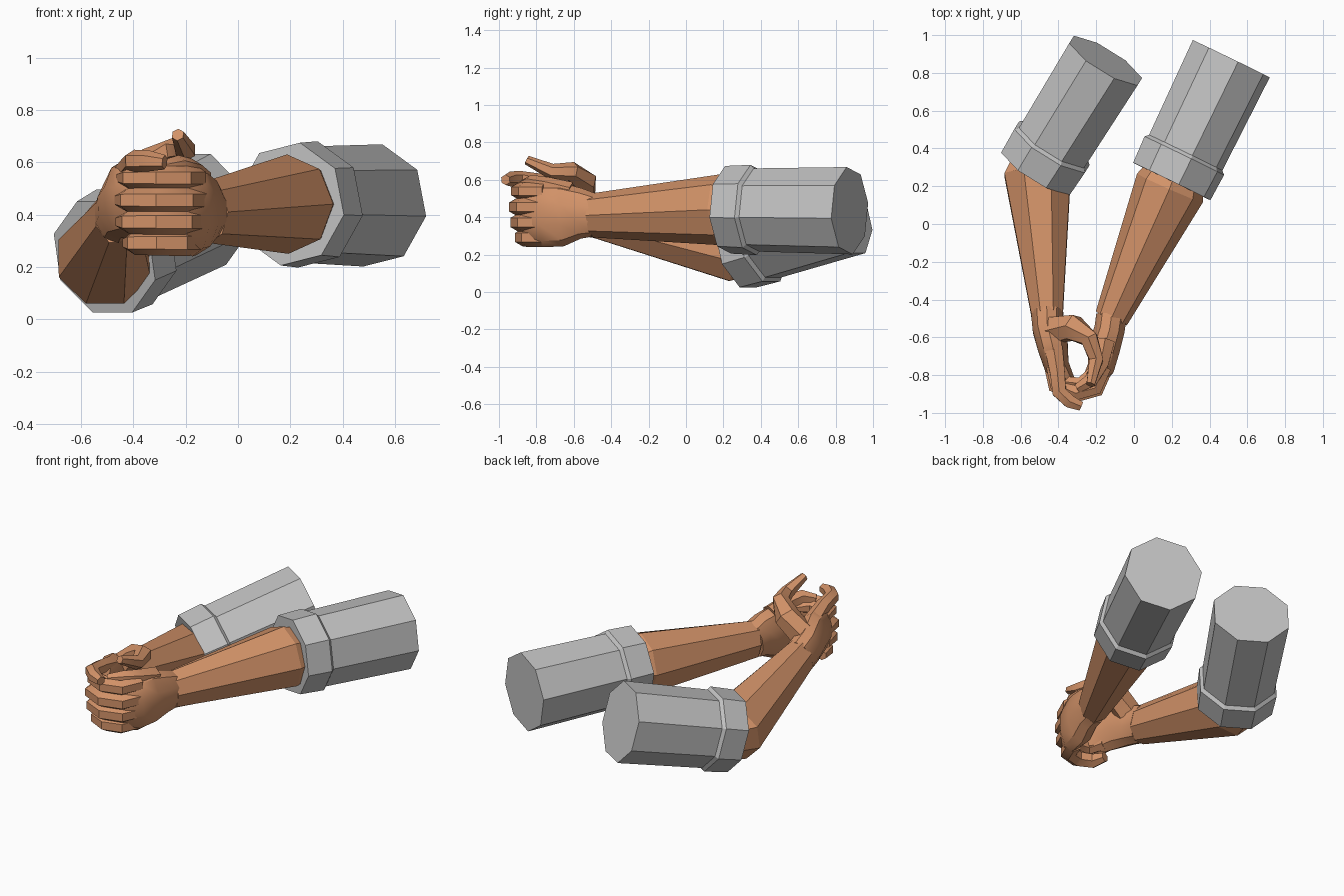
import bpy, bmesh, math
from mathutils import Vector

cube = bpy.data.objects.get("Cube")
if cube:
    bpy.data.objects.remove(cube, do_unlink=True)


def material(name, color):
    m = bpy.data.materials.new(name)
    m.use_nodes = True
    m.diffuse_color = color
    m.node_tree.nodes["Principled BSDF"].inputs["Base Color"].default_value = color
    return m


SKIN = material("skin", (0.65, 0.29, 0.14, 1))
CLOTH = material("sleeve_grey", (0.54, 0.54, 0.54, 1))


def loft(name, stations, mat, sides=8, roll=0.0, smooth=False):
    """Skin elliptical rings (centre, half width, half height) along a path."""
    bm = bmesh.new()
    centres = [Vector(s[0]) for s in stations]
    rings = []
    for i, (_, rw, rh) in enumerate(stations):
        c = centres[i]
        t = (centres[min(i + 1, len(centres) - 1)] - centres[max(i - 1, 0)]).normalized()
        side = Vector((0, 0, 1)).cross(t).normalized()
        up = t.cross(side)
        ring = []
        for k in range(sides):
            a = math.radians(roll) + math.tau * k / sides
            ring.append(bm.verts.new(c + side * rw * math.cos(a) + up * rh * math.sin(a)))
        rings.append(ring)
    for a, b in zip(rings, rings[1:]):
        for k in range(sides):
            n = (k + 1) % sides
            bm.faces.new((a[k], a[n], b[n], b[k]))
    bm.faces.new(rings[0])
    bm.faces.new(rings[-1])
    bmesh.ops.recalc_face_normals(bm, faces=bm.faces)
    mesh = bpy.data.meshes.new(name)
    bm.to_mesh(mesh)
    bm.free()
    mesh.materials.append(mat)
    ob = bpy.data.objects.new(name, mesh)
    bpy.context.collection.objects.link(ob)
    if smooth:
        bpy.ops.object.select_all(action="DESELECT")
        ob.select_set(True)
        bpy.context.view_layer.objects.active = ob
        bpy.ops.object.shade_smooth_by_angle(angle=math.radians(35))
    return ob


def sleeve(name, back, front, roll):
    """Straight sleeve with a raised cuff at the front."""
    back, front = Vector(back), Vector(front)
    profile = [(0, 0.237), (0.765, 0.226), (0.79, 0.245), (1, 0.238)]
    loft(name, [(back.lerp(front, f), r * 0.97, r) for f, r in profile], CLOTH, roll=roll)


def forearm(name, elbow, wrist, inside, roll):
    loft(name, [(inside, 0.165, 0.165), (elbow, 0.19, 0.19), (wrist, 0.09, 0.118)],
         SKIN, roll=roll)


def finger(name, path, radii, sides=6):
    """Tapered finger with a blunt tip."""
    loft(name, [(p, r, r) for p, r in zip(path, radii)], SKIN, sides, 30, True)


# Sleeves and forearms
sleeve("left_sleeve", (0.515, 0.875, 0.435), (0.20, 0.225, 0.44), -10)
sleeve("right_sleeve", (-0.15, 0.865, 0.42), (-0.51, 0.285, 0.238), 22.5)
forearm("left_forearm", (0.19, 0.19, 0.44), (-0.12, -0.5, 0.41), (0.215, 0.26, 0.44), 0)
forearm("right_forearm", (-0.51, 0.265, 0.232), (-0.46, -0.48, 0.40), (-0.5, 0.32, 0.24), 22.5)

# Palms
loft("left_palm", [
    ((-0.12, -0.49, 0.41), 0.085, 0.115),
    ((-0.13, -0.56, 0.42), 0.085, 0.135),
    ((-0.16, -0.66, 0.415), 0.09, 0.17),
    ((-0.175, -0.76, 0.41), 0.075, 0.17),
    ((-0.23, -0.85, 0.41), 0.055, 0.14)], SKIN, 10, 18, True)
loft("right_palm", [
    ((-0.46, -0.47, 0.40), 0.09, 0.115),
    ((-0.455, -0.56, 0.43), 0.085, 0.125),
    ((-0.43, -0.65, 0.46), 0.085, 0.15),
    ((-0.41, -0.75, 0.46), 0.07, 0.14),
    ((-0.36, -0.83, 0.45), 0.05, 0.11)], SKIN, 10, 18, True)

# Left fingers wrap around the outside of the grip, right fingers inside them
OUTER = [(0.15, 0.0), (0.10, -0.12), (-0.01, -0.15), (-0.12, -0.10), (-0.15, 0.0)]
INNER = [(-0.10, 0.02), (-0.07, -0.08), (0.02, -0.09), (0.08, -0.02)]
for label, z, scale, r in [("little", 0.292, 0.78, 0.05), ("ring", 0.372, 0.95, 0.05),
                           ("middle", 0.455, 1.0, 0.049), ("index", 0.54, 0.94, 0.046)]:
    path = [(-0.30 + x * scale, -0.755 + y * scale, z) for x, y in OUTER]
    finger("left_" + label + "_finger", path, [r, r, r * 0.97, r * 0.92, r * 0.6])
for label, z in [("little", 0.37), ("ring", 0.45), ("middle", 0.53)]:
    path = [(-0.30 + x, -0.755 + y, z) for x, y in INNER]
    finger("right_" + label + "_finger", path, [0.042, 0.042, 0.04, 0.025])

# Right index finger reaches ahead over the top
finger("right_index_finger",
       [(-0.425, -0.66, 0.55), (-0.405, -0.79, 0.59), (-0.395, -0.89, 0.605),
        (-0.34, -0.94, 0.605), (-0.28, -0.965, 0.60)],
       [0.055, 0.045, 0.043, 0.04, 0.028])

# Thumbs
finger("right_thumb",
       [(-0.42, -0.56, 0.50), (-0.32, -0.55, 0.59), (-0.235, -0.61, 0.645),
        (-0.2, -0.72, 0.645), (-0.23, -0.85, 0.705)],
       [0.08, 0.075, 0.052, 0.042, 0.025])
finger("left_thumb",
       [(-0.155, -0.62, 0.53), (-0.18, -0.74, 0.565), (-0.23, -0.83, 0.585),
        (-0.30, -0.87, 0.575)],
       [0.06, 0.05, 0.042, 0.028])
